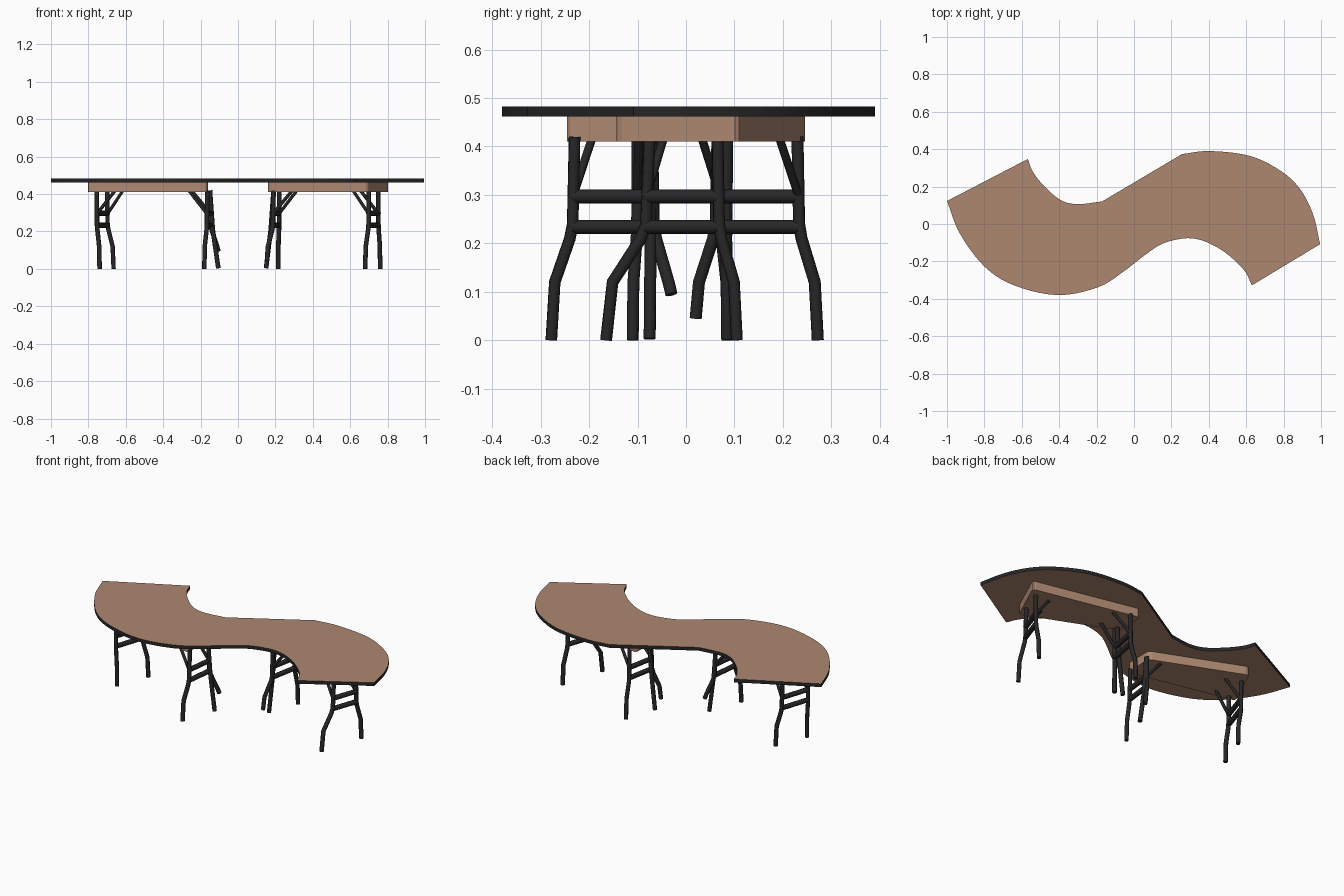
import bpy, bmesh
from mathutils import Vector

old = bpy.data.objects.get("Cube")
if old:
    bpy.data.objects.remove(old)


def material(name, rgb, rough):
    m = bpy.data.materials.new(name)
    m.use_nodes = True
    m.diffuse_color = (*rgb, 1)
    bsdf = m.node_tree.nodes["Principled BSDF"]
    bsdf.inputs["Base Color"].default_value = (*rgb, 1)
    bsdf.inputs["Roughness"].default_value = rough
    return m


TAN = material("tan wood", (0.42, 0.245, 0.16), 0.6)
BLACK = material("black metal", (0.02, 0.02, 0.021), 0.6)


def link(name, data):
    ob = bpy.data.objects.new(name, data)
    bpy.context.collection.objects.link(ob)
    return ob


def smooth_path(pts, steps=5):
    """Catmull-Rom through the points."""
    p = [Vector(q) for q in pts]
    p = [2 * p[0] - p[1]] + p + [2 * p[-1] - p[-2]]
    out = []
    for a, b, c, d in zip(p, p[1:], p[2:], p[3:]):
        for i in range(steps):
            t = i / steps
            out.append(0.5 * (2 * b + (c - a) * t + (2 * a - 5 * b + 4 * c - d) * t ** 2
                              + (3 * b - a - 3 * c + d) * t ** 3))
    return out + [p[-2]]


def slab(name, outline, z0, z1, mats, bevel=0):
    """Extruded outline; the walls take the last material."""
    bm = bmesh.new()
    base = bm.faces.new([bm.verts.new((q[0], q[1], z0)) for q in outline])
    top = bmesh.ops.extrude_face_region(bm, geom=[base], use_keep_orig=True)["geom"]
    for v in top:
        if isinstance(v, bmesh.types.BMVert):
            v.co.z = z1
    if bevel:
        posts = [e for e in bm.edges if abs(e.verts[0].co.z - e.verts[1].co.z) > 0.01]
        bmesh.ops.bevel(bm, geom=posts, offset=bevel, segments=3, profile=0.5, affect='EDGES')
    bmesh.ops.recalc_face_normals(bm, faces=bm.faces)
    for f in bm.faces:
        f.material_index = 0 if abs(f.normal.z) > 0.5 else len(mats) - 1
    me = bpy.data.meshes.new(name)
    bm.to_mesh(me)
    bm.free()
    for m in mats:
        me.materials.append(m)
    return link(name, me)


def tube(name, pts, radius=0.0125):
    """Round bar through the points, turned into a mesh."""
    cu = bpy.data.curves.new(name, 'CURVE')
    cu.dimensions = '3D'
    cu.bevel_depth = radius
    cu.bevel_resolution = 2
    cu.use_fill_caps = True
    sp = cu.splines.new('POLY')
    sp.points.add(len(pts) - 1)
    for p, q in zip(sp.points, pts):
        p.co = (*q, 1)
        p.radius = 1
    ob = link(name + "_path", cu)
    me = bpy.data.meshes.new_from_object(ob.evaluated_get(bpy.context.evaluated_depsgraph_get()))
    bpy.data.objects.remove(ob)
    me.materials.clear()
    me.materials.append(BLACK)
    ob = link(name, me)
    bpy.ops.object.select_all(action='DESELECT')
    ob.select_set(True)
    bpy.context.view_layer.objects.active = ob
    bpy.ops.object.shade_smooth_by_angle(angle=0.8)
    return ob


# S-shaped table top with a dark rim
inner_left = [(-.567, .348), (-.54, .278), (-.476, .198), (-.39, .127), (-.3, .106), (-.17, .121)]
outer_right = [(.257, .374), (.406, .39), (.62, .364), (.786, .283), (.888, .187), (.957, .053), (.995, -.108)]
inner_right = [(.63, -.328), (.583, -.24), (.46, -.134), (.316, -.077), (.166, -.1), (.06, -.165), (-.05, -.25)]
outer_left = [(-.19, -.337), (-.406, -.38), (-.636, -.33), (-.797, -.23), (-.93, -.053), (-1, .123)]
outline = (smooth_path(inner_left) + smooth_path(outer_right)
           + smooth_path(inner_right + outer_left))
slab("table_top", outline, 0.462, 0.482, [TAN, BLACK])

# Aprons under each half
apron = [(.165, .25), (.81, .11), (.69, -.15), (.16, .07)]
slab("apron_left", apron, 0.41, 0.463, [TAN], 0.02)
slab("apron_right", [(-x, -y) for x, y in apron], 0.41, 0.463, [TAN], 0.02)


def leg(name, top, foot, z_foot=0.0):
    """Leg with a straight upper part and a splayed lower part."""
    t, f = Vector(top), Vector(foot)
    path = [(0.42, 0), (0.24, 0.08), (0.21, 0.2), (0.12, 0.85), (z_foot, 1)]
    tube(name, [(*t.lerp(f, k), z) for z, k in path])
    return t.lerp(f, 0.08)


def leg_pair(name, tops, feet, lift, inward):
    a = leg(name + "_leg_a", tops[0], feet[0])
    b = leg(name + "_leg_b", tops[1], feet[1], lift)
    # Cross rails between the legs
    for i, z in enumerate((0.297, 0.234)):
        tube(f"{name}_rail_{i}", [(*a, z), (*b, z)], 0.0145)
    # Folding braces up to the apron
    for i, p in enumerate((a, b)):
        q = p.lerp((a + b) / 2, 0.25)
        tube(f"{name}_brace_{i}", [(*p, 0.295), (q.x + inward, q.y - inward * 0.2, 0.42)], 0.009)


leg_pair("left_end", [(.75, .065), (.7, -.075)], [(.76, .105), (.68, -.165)], 0, -.09)
leg_pair("right_end", [(-.755, -.1), (-.7, .07)], [(-.74, -.11), (-.665, .085)], 0, .09)
leg_pair("left_inner", [(.22, .23), (.19, .065)], [(.215, .272), (.155, .02)], .045, .1)
leg_pair("right_inner", [(-.165, -.23), (-.15, -.07)], [(-.18, -.278), (-.105, -.03)], .095, -.1)

# Extra middle legs beside the inner pairs
tube("left_middle_leg", [(.19, .085, .42), (.175, .083, .21), (.15, .085, 0.003)])
tube("right_middle_leg", [(-.15, -.075, .42), (-.135, -.073, .21), (-.105, -.075, 0.003)])
